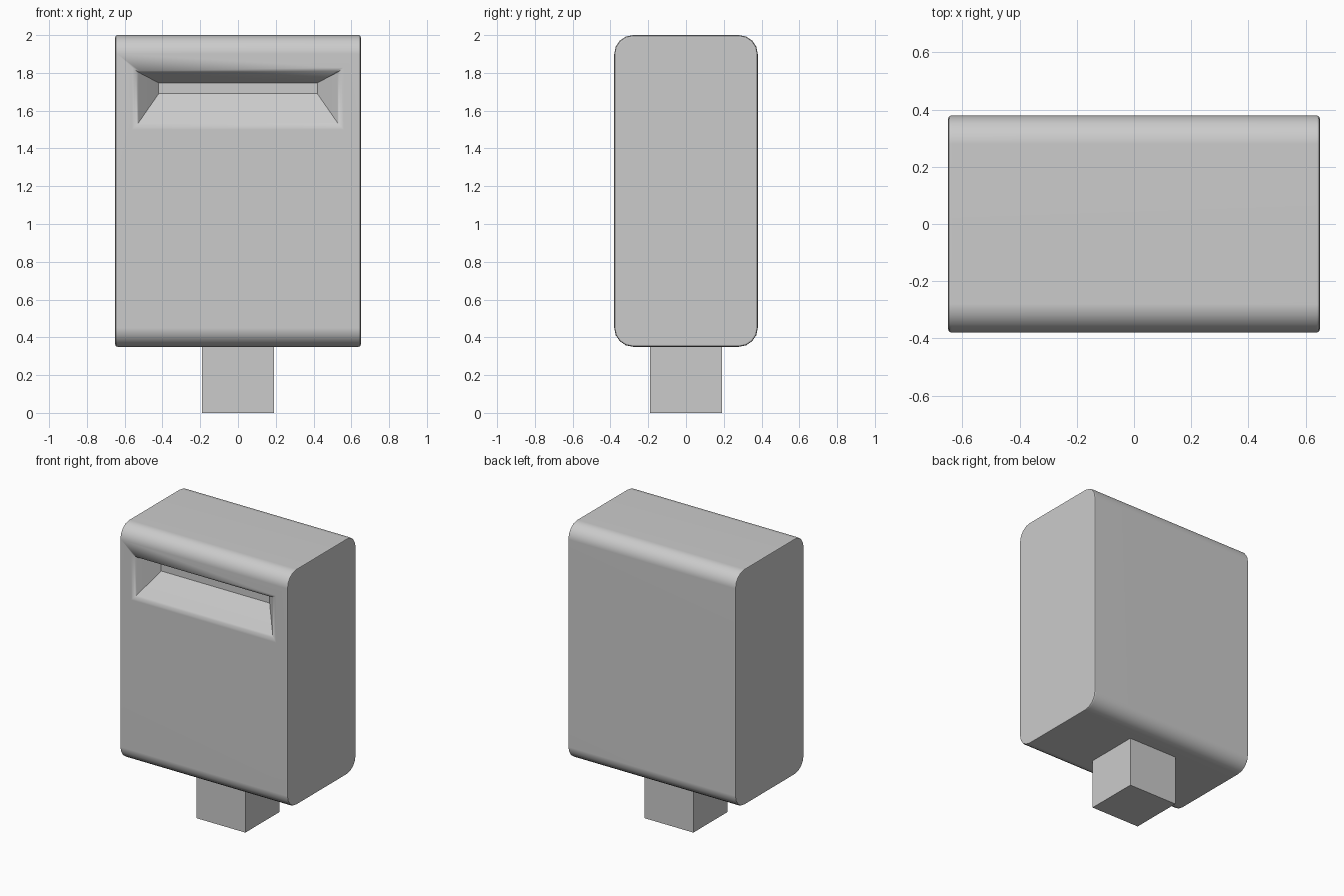
import bpy, bmesh, math

if "Cube" in bpy.data.objects:
    bpy.data.objects.remove(bpy.data.objects["Cube"])

W, D, Z0, Z1, R = 0.65, 0.38, 0.35, 2.0, 0.10


def make_object(name, bm):
    bmesh.ops.recalc_face_normals(bm, faces=bm.faces[:])
    me = bpy.data.meshes.new(name)
    bm.to_mesh(me)
    bm.free()
    ob = bpy.data.objects.new(name, me)
    bpy.context.collection.objects.link(ob)
    return ob


def loft(bm, ring_a, ring_b):
    a = [bm.verts.new(p) for p in ring_a]
    b = [bm.verts.new(p) for p in ring_b]
    n = len(a)
    for i in range(n):
        bm.faces.new((a[i], a[(i + 1) % n], b[(i + 1) % n], b[i]))
    return bm.faces.new(a), bm.faces.new(b)


# Box: rounded side profile extruded across the width, end rims softened
profile = []
for k, (sy, sz) in enumerate([(1, 1), (-1, 1), (-1, -1), (1, -1)]):
    cy = sy * (D - R)
    cz = Z1 - R if sz > 0 else Z0 + R
    for i in range(5):
        a = math.radians(90 * k + 22.5 * i)
        profile.append((cy + R * math.cos(a), cz + R * math.sin(a)))
bm = bmesh.new()
caps = loft(bm, [(-W, y, z) for y, z in profile], [(W, y, z) for y, z in profile])
rims = [e for f in caps for e in f.edges]
bmesh.ops.bevel(bm, geom=rims, offset=0.012, segments=2, profile=0.5, affect='EDGES')
box = make_object("letter_box", bm)


# Slot recess: tapered cutter, steep above and sloping below
def slot_ring(t):
    x = 0.54 - 0.12 * t
    lo, hi = 1.52 + 0.17 * t, 1.81 - 0.063 * t
    y = -D + 0.13 * t
    return [(-x, y, lo), (x, y, lo), (x, y, hi), (-x, y, hi)]


bm = bmesh.new()
loft(bm, slot_ring(-0.2), slot_ring(1))
cutter = make_object("slot_cutter", bm)
mod = box.modifiers.new("slot", 'BOOLEAN')
mod.operation, mod.solver, mod.object = 'DIFFERENCE', 'EXACT', cutter
bpy.context.view_layer.objects.active = box
bpy.ops.object.modifier_apply(modifier="slot")
bpy.data.objects.remove(cutter, do_unlink=True)

# Soften the lower and side rims of the slot
bm = bmesh.new()
bm.from_mesh(box.data)
soft = []
for e in bm.edges:
    p, q = (v.co for v in e.verts)
    on_front = all(abs(c.y + D) < 1e-3 and abs(c.x) < 0.56 and 1.45 < c.z < 1.85 for c in (p, q))
    if on_front and min(p.z, q.z) < 1.7:
        soft.append(e)
bmesh.ops.bevel(bm, geom=soft, offset=0.02, segments=3, profile=0.5, affect='EDGES')
bm.to_mesh(box.data)
bm.free()

bpy.ops.object.select_all(action='DESELECT')
box.select_set(True)
bpy.ops.object.shade_smooth_by_angle(angle=math.radians(32))
wn = box.modifiers.new("even_shading", 'WEIGHTED_NORMAL')
wn.keep_sharp = True

# Square post
bpy.ops.mesh.primitive_cube_add(size=1, location=(0, 0, 0.18))
post = bpy.context.object
post.name = "post"
post.scale = (0.38, 0.38, 0.36)
